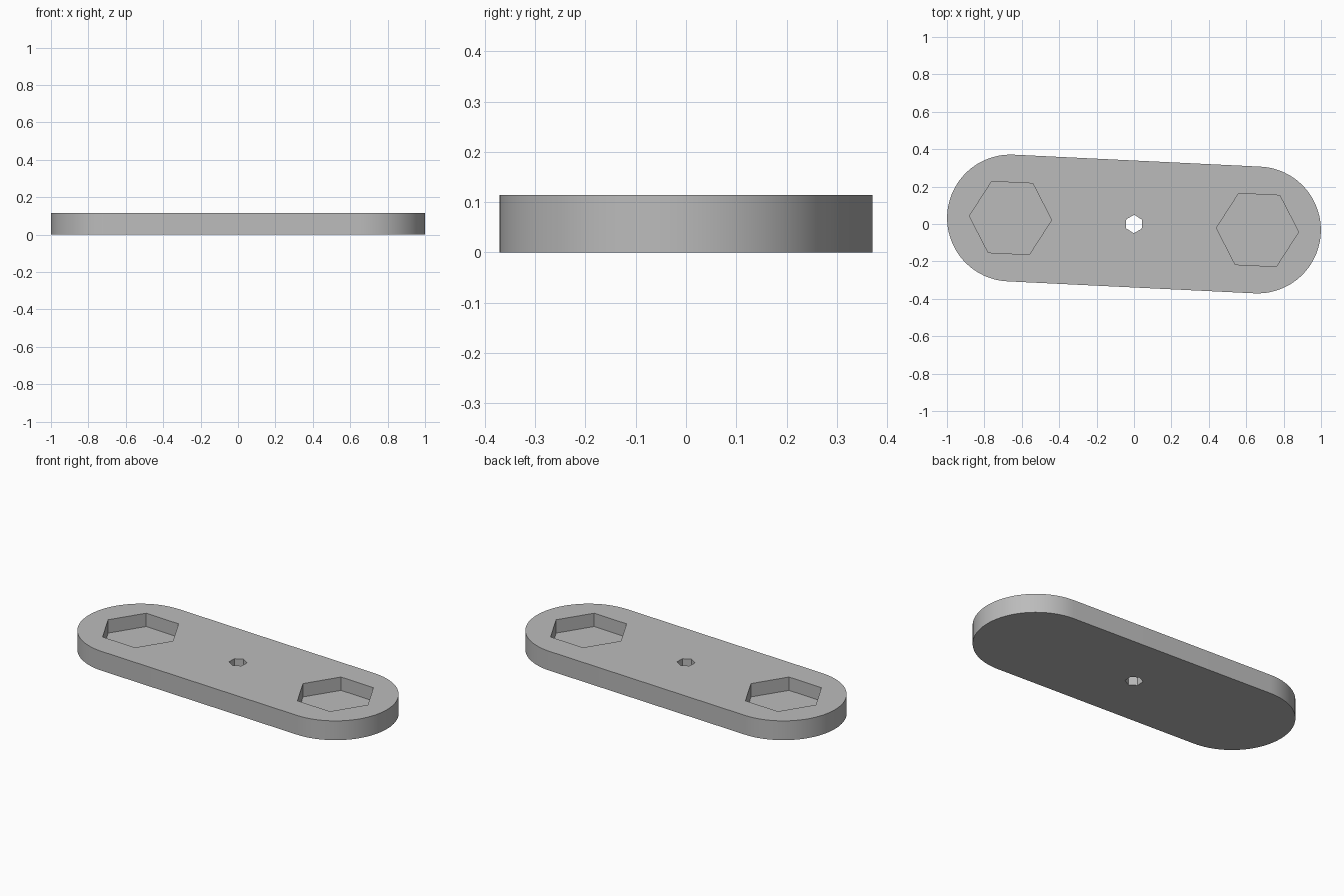
import bpy, bmesh, math

if "Cube" in bpy.data.objects:
    bpy.data.objects.remove(bpy.data.objects["Cube"], do_unlink=True)

THICK = 0.114
POCKET_FLOOR = 0.035
END_RADIUS = 0.339
TILT = -math.atan2(0.032, 0.66)
REACH = 0.661      # distance from the middle to each end centre

grey = bpy.data.materials.new("plain_grey")
grey.use_nodes = True
grey.diffuse_color = (0.5, 0.5, 0.5, 1)
grey.node_tree.nodes["Principled BSDF"].inputs["Base Color"].default_value = (0.5, 0.5, 0.5, 1)


def arc(cx, radius, start, sweep, count, closed=False):
    """Points on an arc, in the tilted frame of the plate."""
    steps = count if closed else count - 1
    pts = []
    for i in range(count):
        a = start + sweep * i / steps
        x, y = cx + radius * math.cos(a), radius * math.sin(a)
        pts.append((x * math.cos(TILT) - y * math.sin(TILT),
                    x * math.sin(TILT) + y * math.cos(TILT)))
    return pts


def prism(name, outline, bottom, top):
    """Extrude a flat outline between two heights."""
    bm = bmesh.new()
    face = bm.faces.new([bm.verts.new((x, y, bottom)) for x, y in outline])
    new = bmesh.ops.extrude_face_region(bm, geom=[face])["geom"]
    verts = [v for v in new if isinstance(v, bmesh.types.BMVert)]
    bmesh.ops.translate(bm, verts=verts, vec=(0, 0, top - bottom))
    bmesh.ops.recalc_face_normals(bm, faces=bm.faces)
    mesh = bpy.data.meshes.new(name)
    bm.to_mesh(mesh)
    bm.free()
    mesh.materials.append(grey)
    obj = bpy.data.objects.new(name, mesh)
    bpy.context.collection.objects.link(obj)
    return obj


# Rounded plate: two half circles joined by straight sides
outline = (arc(REACH, END_RADIUS, -math.pi / 2, math.pi, 49)
           + arc(-REACH, END_RADIUS, math.pi / 2, math.pi, 49))
plate = prism("link_plate", outline, 0, THICK)

# Two blind hexagonal pockets and a small through hole
cutters = [prism(f"{side}_pocket_cutter", arc(cx, 0.22, 0, math.tau, 6, True),
                 POCKET_FLOOR, THICK + 0.1)
           for side, cx in (("left", REACH), ("right", -REACH))]
cutters.append(prism("centre_hole_cutter",
                     arc(0, 0.049, math.pi / 2, math.tau, 6, True), -0.1, THICK + 0.1))

bpy.context.view_layer.objects.active = plate
plate.select_set(True)
for cutter in cutters:
    cutter.hide_render = True
    cut = plate.modifiers.new(cutter.name, "BOOLEAN")
    cut.operation = "DIFFERENCE"
    cut.solver = "EXACT"
    cut.object = cutter
    bpy.ops.object.modifier_apply(modifier=cut.name)
    bpy.data.objects.remove(cutter, do_unlink=True)

bpy.ops.object.shade_smooth_by_angle(angle=math.radians(30))
